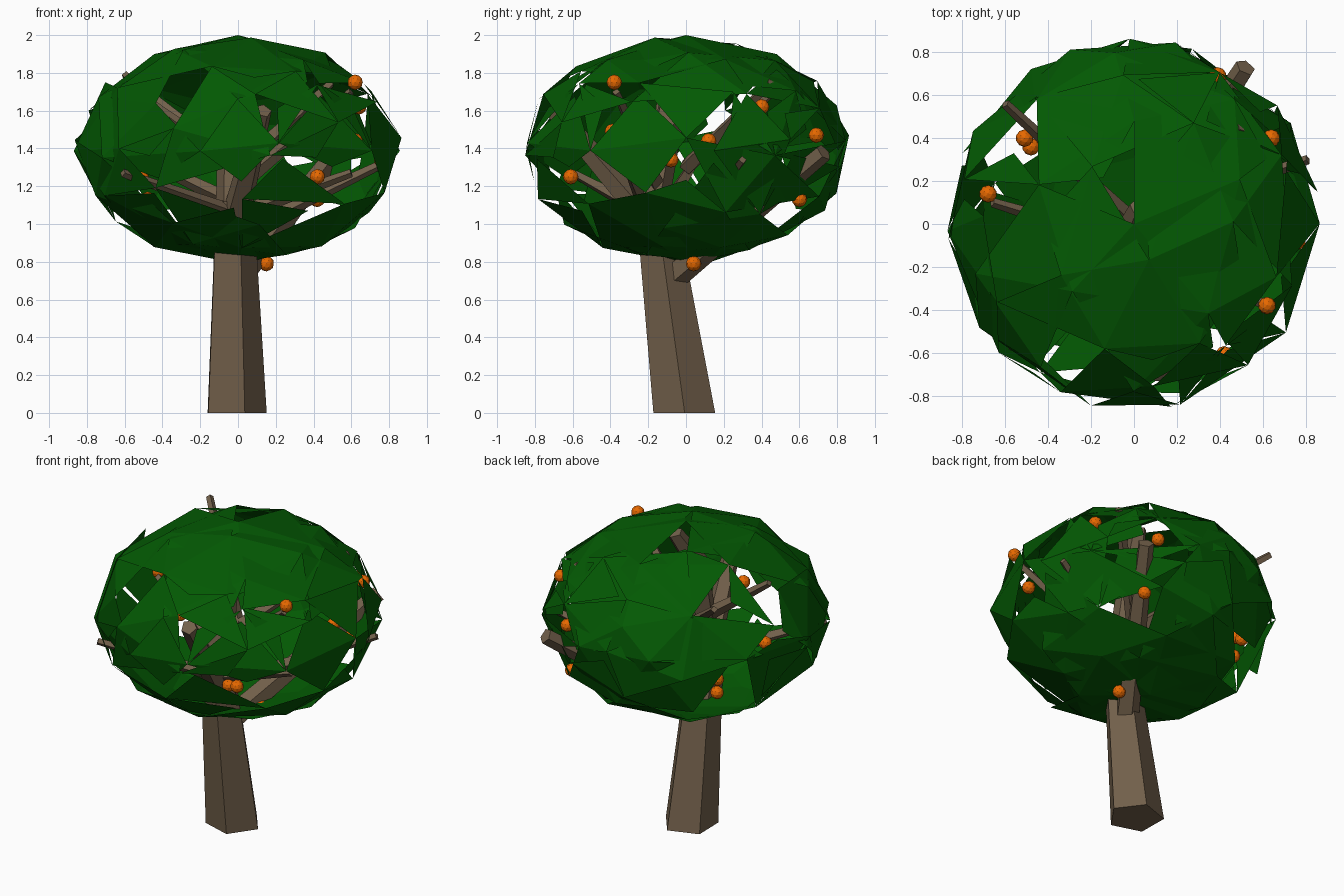
import bpy, bmesh, math, random
from mathutils import Euler, Vector, Matrix

random.seed(11)
if "Cube" in bpy.data.objects:
    bpy.data.objects.remove(bpy.data.objects["Cube"])


def material(name, colour):
    m = bpy.data.materials.new(name)
    m.use_nodes = True
    m.diffuse_color = (*colour, 1)
    m.node_tree.nodes["Principled BSDF"].inputs["Base Color"].default_value = (*colour, 1)
    return m


bark = material("bark brown", (0.17, 0.118, 0.07))
leaf = material("leaf green", (0.001, 0.1, 0.001))
peel = material("fruit orange", (0.8, 0.14, 0.0))


def add_object(name, mesh, mat):
    mesh.materials.append(mat)
    ob = bpy.data.objects.new(name, mesh)
    bpy.context.collection.objects.link(ob)
    return ob


def limb(name, rings, sides, turn=0.0, level=False):
    """Tapered prism through (centre, radius) rings; level keeps rings horizontal."""
    bm = bmesh.new()
    axis = Vector(rings[-1][0]) - Vector(rings[0][0])
    q = Matrix.Identity(3) if level else axis.to_track_quat('Z', 'Y').to_matrix()
    loops = []
    for centre, radius in rings:
        angles = [turn + math.tau * i / sides for i in range(sides)]
        loops.append([bm.verts.new(Vector(centre) + q @ Vector((math.cos(a), math.sin(a), 0)) * radius)
                      for a in angles])
    for low, high in zip(loops, loops[1:]):
        for i in range(sides):
            j = (i + 1) % sides
            bm.faces.new((low[i], low[j], high[j], high[i]))
    bm.faces.new(loops[0][::-1])
    bm.faces.new(loops[-1])
    mesh = bpy.data.meshes.new(name)
    bm.to_mesh(mesh)
    bm.free()
    return add_object(name, mesh, bark)


# Trunk leaning forward, then boughs
limb("trunk", [((-0.02, -0.01, 0), 0.172), ((-0.025, -0.125, 0.84), 0.125),
               ((-0.03, -0.2, 1.12), 0.09)], 5, math.radians(-71), True)
limb("crown_bough", [((-0.03, -0.19, 1.05), 0.09), ((-0.03, -0.06, 1.72), 0.075),
                     ((0.03, 0.08, 1.95), 0.05)], 5)
limb("back_bough", [((0, -0.07, 0.72), 0.075), ((0.52, 0.73, 1.38), 0.05)], 5)
limb("front_bough", [((-0.02, -0.18, 1.0), 0.08), ((0.13, -0.7, 1.6), 0.05)], 5)

# Thin twigs reaching the leaves
twigs = [((0, 0, 1.3), (-0.6, 0.56, 1.79)), ((0, -0.1, 1.1), (-0.66, 0.1, 1.42)),
         ((0, -0.15, 1.3), (-0.52, -0.13, 1.68)), ((0, -0.2, 1.05), (-0.61, -0.6, 1.27)),
         ((0.1, 0.05, 1.0), (0.81, 0.3, 1.34)), ((0, -0.15, 1.2), (0.6, -0.37, 1.7)),
         ((0, -0.2, 1.05), (0.6, -0.3, 1.27)), ((0, 0, 1.3), (0.5, 0.45, 1.75))]
for i, (start, end) in enumerate(twigs):
    limb(f"twig_{i + 1}", [(start, 0.045), (end, 0.022)], 4)

# Fruit: some peep through gaps in the leaves, the rest hang loose
peeping = [(0.62, -0.38, 1.75), (0.42, -0.61, 1.25), (0.64, 0.4, 1.62), (0.39, 0.69, 1.47),
           (-0.51, 0.4, 1.24), (-0.68, 0.14, 1.43), (0.76, -0.08, 1.34), (0.62, 0.12, 1.44),
           (0.42, 0.6, 1.13)]
loose = [(0.15, 0.04, 0.79), (0.1, 0.3, 0.92), (0.1, -0.24, 1.03), (-0.48, 0.36, 1.13),
         (-0.15, -0.39, 1.49), (-0.1, -0.67, 1.46)]
for i, place in enumerate(peeping + loose):
    bm = bmesh.new()
    bmesh.ops.create_icosphere(bm, subdivisions=2, radius=0.041, matrix=Matrix.Translation(place))
    mesh = bpy.data.meshes.new("fruit")
    bm.to_mesh(mesh)
    bm.free()
    add_object(f"fruit_{i + 1}", mesh, peel)

# Two crossing leaf shells of loose triangles, some folded back to leave gaps
middle = Vector((0, 0, 1.395))
size = Vector((0.87, 0.87, 0.605))
gaps = [(0, 0.12, 1.95), (0.1, -0.68, 1.72), (-0.5, 0.42, 1.78), (-0.7, 0.14, 1.7),
        (-0.5, 0.1, 1.78), (0.03, -0.7, 1.66), (-0.49, -0.65, 1.25)]
openings = [Vector(p) for p in peeping + gaps]


def leaf_shell(name, tilt, jitter, keep, fold):
    bm = bmesh.new()
    bmesh.ops.create_icosphere(bm, subdivisions=2, radius=1, matrix=Euler(tilt).to_matrix().to_4x4())
    for v in bm.verts:
        if abs(v.co.z) < 0.99:
            v.co += Vector([random.uniform(-jitter, jitter) for _ in range(3)])
            v.co.normalize()
        v.co = middle + v.co * size
    bm.faces.ensure_lookup_table()
    near = {}
    for spot in openings:
        face = min(bm.faces, key=lambda f: (f.calc_center_median() - spot).length)
        near[face.index] = spot
    points, faces = [], []
    for f in bm.faces:
        belt = abs(f.calc_center_median().z - middle.z) < 0.42
        if belt and random.random() > keep:
            continue
        tri = [v.co.copy() for v in f.verts]
        amount = 0
        if f.index in near:
            k = min(range(3), key=lambda n: (tri[n] - near[f.index]).length)
            amount = 0.65
        elif belt and random.random() < fold:
            k, amount = random.randrange(3), random.uniform(0.15, 0.4)
        if amount:
            base = (tri[k - 1] + tri[k - 2]) / 2
            tri[k] = tri[k].lerp(base, amount)
        faces.append(range(len(points), len(points) + 3))
        points += tri
    bm.free()
    mesh = bpy.data.meshes.new(name)
    mesh.from_pydata(points, [], faces)
    add_object(name, mesh, leaf)


leaf_shell("upright_leaves", (0, 0, 0.35), 0.1, 0.8, 0.3)
leaf_shell("tilted_leaves", (0.5, 0.4, 0.9), 0.1, 0.75, 0.3)
